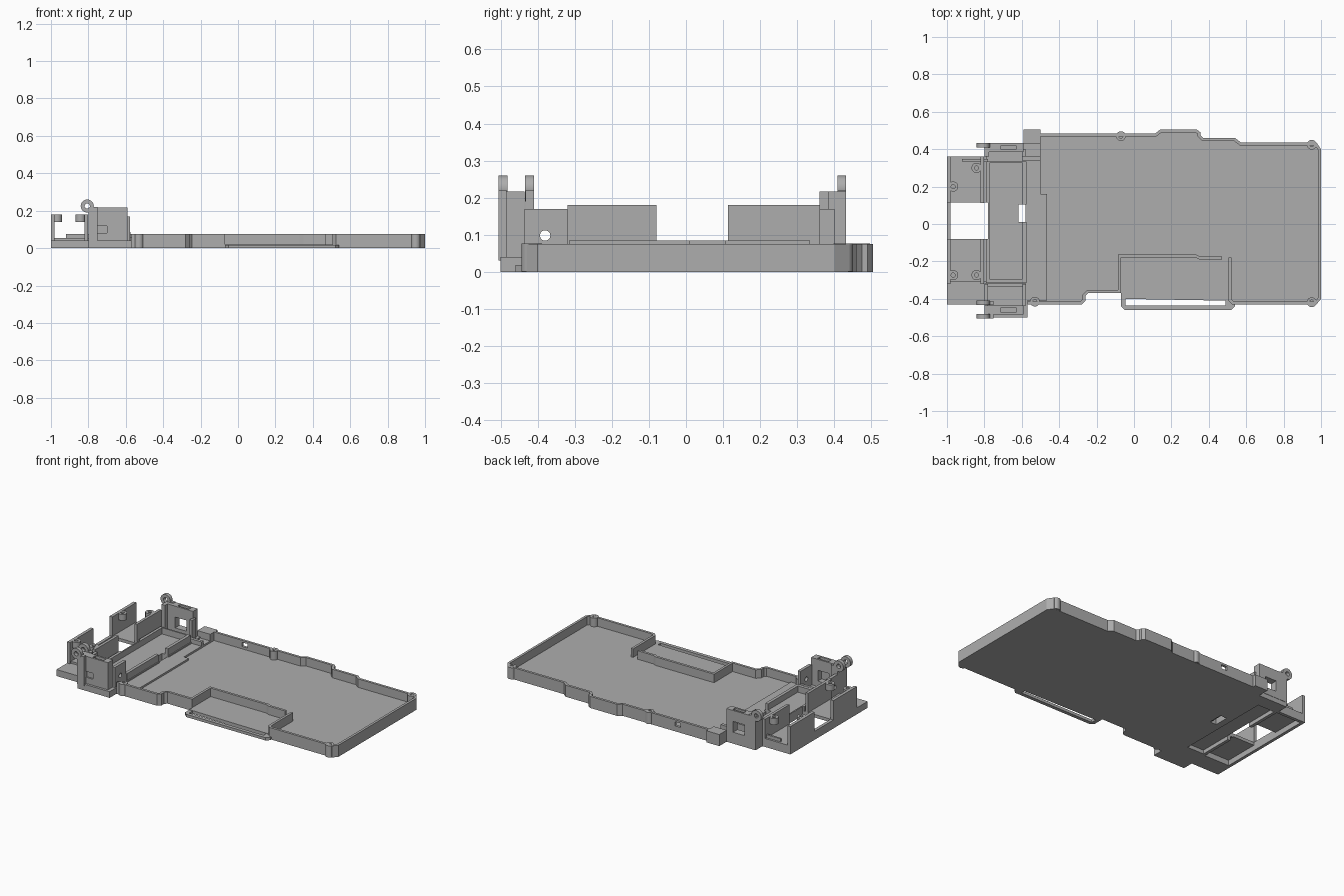
import bpy, bmesh, math
from mathutils import Vector, Matrix

if "Cube" in bpy.data.objects:
    bpy.data.objects.remove(bpy.data.objects["Cube"], do_unlink=True)

grey = bpy.data.materials.new("plain_grey")
grey.use_nodes = True
COLOUR = (0.42, 0.42, 0.42, 1)
grey.diffuse_color = COLOUR
grey.node_tree.nodes["Principled BSDF"].inputs["Base Color"].default_value = COLOUR


def finish(name, bm):
    bmesh.ops.recalc_face_normals(bm, faces=bm.faces)
    mesh = bpy.data.meshes.new(name)
    bm.to_mesh(mesh)
    bm.free()
    mesh.materials.append(grey)
    obj = bpy.data.objects.new(name, mesh)
    bpy.context.collection.objects.link(obj)
    return obj


def add_box(bm, x, y, z):
    size = Matrix.Diagonal((x[1] - x[0], y[1] - y[0], z[1] - z[0], 1))
    mid = Matrix.Translation((sum(x) / 2, sum(y) / 2, sum(z) / 2))
    bmesh.ops.create_cube(bm, size=1, matrix=mid @ size)


def box(name, x, y, z):
    bm = bmesh.new()
    add_box(bm, x, y, z)
    return finish(name, bm)


def prism(name, points, z):
    bm = bmesh.new()
    face = bm.faces.new([bm.verts.new((px, py, z[0])) for px, py in points])
    new = bmesh.ops.extrude_face_region(bm, geom=[face])["geom"]
    bmesh.ops.translate(bm, vec=(0, 0, z[1] - z[0]),
                        verts=[v for v in new if isinstance(v, bmesh.types.BMVert)])
    return finish(name, bm)


def wall(name, path, thick, z):
    """Upright wall along a path, thickened to its left with mitred corners."""
    pts = [Vector(p) for p in path]
    inner = []
    for i, p in enumerate(pts):
        a = (p - pts[i - 1]).normalized() if i else (pts[1] - p).normalized()
        b = (pts[i + 1] - p).normalized() if i < len(pts) - 1 else a
        na, nb = Vector((-a.y, a.x)), Vector((-b.y, b.x))
        inner.append(p + (na + nb) * thick / (1 + na.dot(nb)))
    return prism(name, [tuple(p) for p in pts + inner[::-1]], z)


def cylinder(name, centre, radius, depth, axis="Z"):
    turn = {"X": Matrix.Rotation(math.pi / 2, 4, "Y"),
            "Y": Matrix.Rotation(math.pi / 2, 4, "X"), "Z": Matrix()}[axis]
    bm = bmesh.new()
    bmesh.ops.create_cone(bm, cap_ends=True, segments=24, radius1=radius, radius2=radius,
                          depth=depth, matrix=Matrix.Translation(centre) @ turn)
    for f in bm.faces:
        f.smooth = len(f.verts) == 4
    for e in bm.edges:
        e.smooth = all(f.smooth for f in e.link_faces)
    return finish(name, bm)


def cut(cutter, *objs):
    cutter.hide_render = True
    cutter.hide_viewport = True
    cutter.display_type = "WIRE"
    for obj in objs:
        mod = obj.modifiers.new("cut", "BOOLEAN")
        mod.operation = "DIFFERENCE"
        mod.solver = "EXACT"
        mod.object = cutter


H = 0.075     # tray wall height
T = 0.016     # tray wall thickness
FLOOR = 0.02

# Tray outline, shared by the floor and walls
front_left = [(-0.57, -0.43), (-0.28, -0.43), (-0.26, -0.41), (-0.26, -0.385),
              (-0.245, -0.37), (-0.07, -0.37)]
around = [(0.505, -0.41), (0.525, -0.43), (0.94, -0.43), (0.975, -0.43), (1, -0.40),
          (1, 0.40), (0.975, 0.437), (0.57, 0.437), (0.54, 0.46), (0.37, 0.46),
          (0.355, 0.475), (0.355, 0.49), (0.335, 0.505), (0.14, 0.505),
          (0.115, 0.485), (-0.5, 0.485)]
prism("tray_floor", front_left + [(-0.07, -0.40)] + around + [(-0.57, 0.485)], (0, FLOOR))
wall("tray_wall_front", front_left + [(-0.07, -0.18), (0.33, -0.18), (0.35, -0.19),
                                      (0.47, -0.19)], T, (0, H))
rim = wall("tray_wall_outer", [(0.505, -0.18)] + around, T, (0, H))
cut(box("wall_notch", (-0.30, -0.26), (0.46, 0.5), (0.035, 0.062)), rim)

# Screw posts at the tray corners
for i, (x, y) in enumerate([(0.95, -0.418), (0.95, 0.424), (-0.07, 0.47), (-0.53, -0.415)]):
    post = cylinder(f"screw_post_{i}", (x, y, H / 2 + 0.001), 0.026, H)
    cut(cylinder(f"screw_hole_{i}", (x, y, H), 0.011, 0.06), post)

# Slotted strip outside the recess
strip = prism("slot_strip", [(-0.07, -0.39), (-0.07, -0.44), (-0.05, -0.46), (0.52, -0.46),
                             (0.54, -0.44), (0.54, -0.42), (0.51, -0.39)], (0, FLOOR - 0.002))
cut(box("strip_slot", (-0.045, 0.49), (-0.437, -0.40), (-0.1, 0.1)), strip)

# Raised step between tray and bracket
prism("tray_step", [(-0.58, -0.41), (-0.465, -0.41), (-0.465, 0.16), (-0.5, 0.16),
                    (-0.5, 0.47), (-0.58, 0.47)], (0.005, 0.032))
box("corner_block", (-0.592, -0.5), (0.43, 0.505), (0, H))
box("corner_rail", (-0.60, -0.5), (0.34, 0.36), (0.03, 0.06))

# End deck with an underside skirt
deck = box("end_deck", (-1, -0.785), (-0.43, 0.36), (0, 0.055))
cut(box("deck_opening", (-0.98, -0.78), (-0.08, 0.115), (-0.1, 0.2)), deck)
cut(box("deck_hollow", (-0.98, -0.80), (-0.31, 0.34), (-0.1, 0.035)), deck)
cut(box("deck_corner_step", (-1.1, -0.6), (-0.6, -0.31), (0.042, 0.2)), deck)

# Bracket floor and battery-style rim
bracket = box("bracket_floor", (-0.80, -0.57), (-0.50, 0.43), (0, 0.04))
cut(box("bracket_hollow", (-0.78, -0.66), (-0.30, 0.34), (-0.1, 0.025)), bracket)
frame = box("bracket_rim", (-0.79, -0.575), (-0.315, 0.335), (0.03, 0.085))
cut(box("rim_inside", (-0.772, -0.595), (-0.295, 0.325), (0.045, 0.2)), frame)
cut(box("cable_slot", (-0.617, -0.562), (0.01, 0.105), (-0.1, 0.2)), bracket, frame)
cut(box("deck_overlap", (-0.9, -0.78), (-0.08, 0.115), (-0.1, 0.2)), bracket, frame)

# Upright end walls with screw bosses
for side, (y0, y1) in (("front", (-0.32, -0.08)), ("back", (0.113, 0.36))):
    box(f"outer_end_wall_{side}", (-1, -0.98), (y0, y1), (0.03, 0.18))
    box(f"inner_end_wall_{side}", (-0.82, -0.802), (y0, y1), (0.03, 0.18))
for i, (x, y) in enumerate([(-0.967, 0.2), (-0.842, 0.30), (-0.967, -0.273), (-0.842, -0.273)]):
    boss = cylinder(f"screw_boss_{i}", (x, y, 0.159), 0.027, 0.04)
    cut(cylinder(f"boss_hole_{i}", (x, y, 0.16), 0.011, 0.1), boss)
box("back_latch_strip", (-0.92, -0.78), (0.335, 0.347), (0.05, 0.075))

# Hinge towers: windowed side plate plus front and back returns
for side, y0, y1 in (("front", -0.485, -0.435), ("back", 0.385, 0.432)):
    plate = box(f"tower_plate_{side}", (-0.80, -0.592), (y0, y1), (0.03, 0.216))
    cut(box(f"tower_window_{side}", (-0.72, -0.64), (y0 + 0.012, y1 + 0.1) if side == "front"
            else (y0 - 0.1, y1 + 0.1), (0.075, 0.145)), plate)
    cut(box(f"tower_top_slot_{side}", (-0.71, -0.63), (y0 + 0.012, y1 - 0.012),
            (0.15, 0.3)), plate)
cut(box("front_notch", (-0.75, -0.70), (-0.6, -0.475), (0.08, 0.118)),
    bpy.data.objects["tower_plate_front"])
hole = cylinder("cable_hole", (-0.7, -0.38, 0.098), 0.014, 1, "X")
for name, x in (("right", -0.80), ("left", -0.597)):
    cut(hole, box(f"tower_return_{name}", (x, x + 0.02), (-0.436, -0.32), (0.03, 0.17)))
box("front_divider", (-0.80, -0.577), (-0.335, -0.318), (0.03, 0.085))
box("back_tower_return", (-0.60, -0.58), (0.36, 0.40), (0.03, 0.17))
box("back_tower_end", (-0.80, -0.775), (0.36, 0.40), (0.03, 0.216))

# Hinge eyes with supporting arms
for i, y in enumerate((-0.494, -0.422, 0.42)):
    bore = cylinder(f"hinge_bore_{i}", (-0.806, y, 0.225), 0.014, 0.1, "Y")
    eye = cylinder(f"hinge_eye_{i}", (-0.806, y, 0.225), 0.035, 0.024, "Y")
    arm = box(f"hinge_arm_{i}", (-0.80, -0.75), (y - 0.0115, y + 0.0115), (0.03, 0.22))
    cut(bore, eye, arm)
